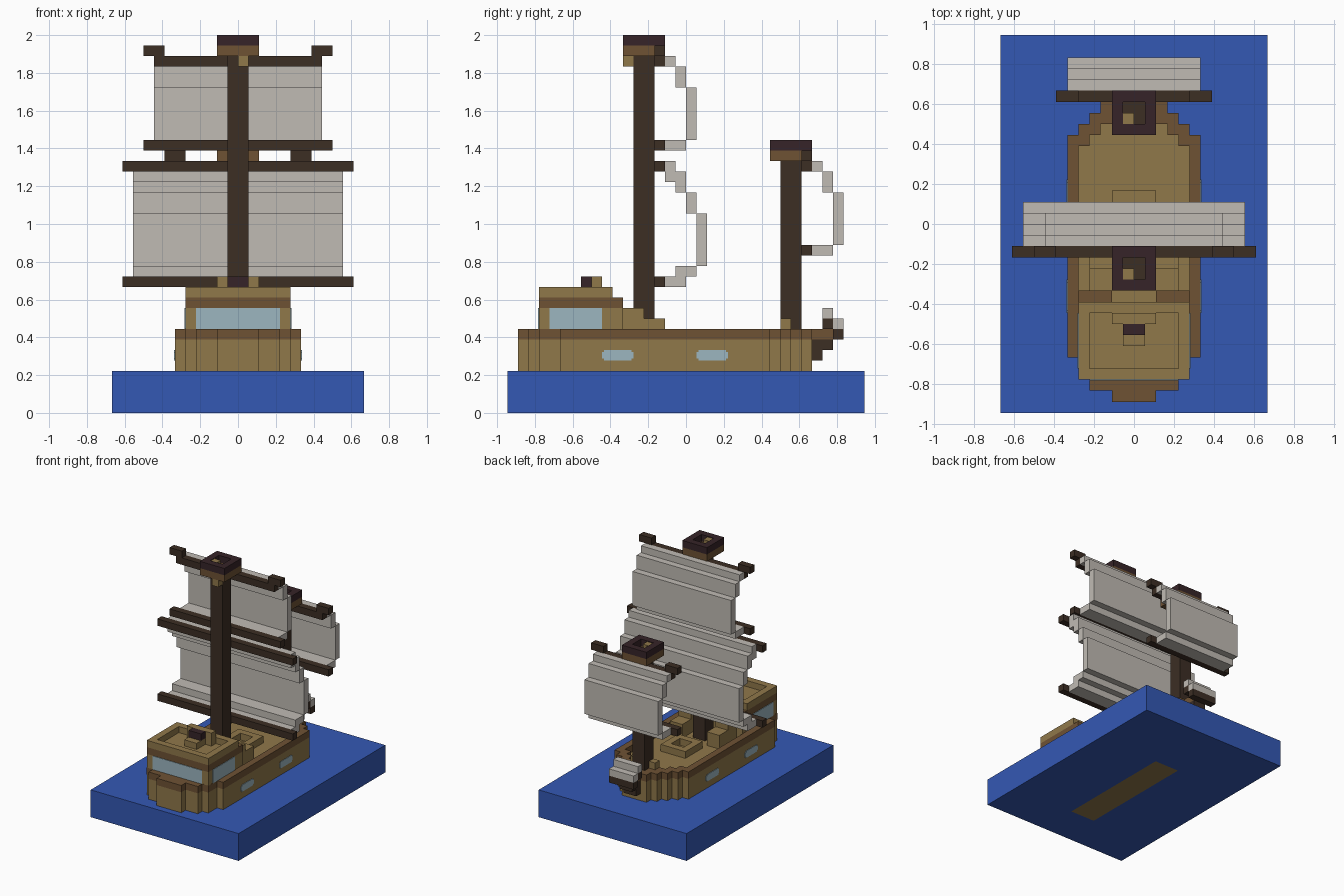
import bpy
import bmesh

U = 1 / 18  # one block

cube = bpy.data.objects.get("Cube")
if cube:
    bpy.data.objects.remove(cube)


def material(name, srgb):
    color = [(c / 255 / 12.92) if c < 11 else ((c / 255 + 0.055) / 1.055) ** 2.4 for c in srgb]
    m = bpy.data.materials.new(name)
    m.use_nodes = True
    m.diffuse_color = (*color, 1)
    m.node_tree.nodes["Principled BSDF"].inputs["Base Color"].default_value = (*color, 1)
    return m


TAN = material("tan_planks", (144, 120, 74))
BROWN = material("brown_trim", (110, 82, 52))
DARK = material("dark_timber", (60, 46, 36))
MAROON = material("maroon_timber", (54, 36, 40))
CLOTH = material("sail_cloth", (192, 187, 180))
BLUE = material("sea_blue", (52, 88, 180))
GLASS = material("pale_glass", (156, 182, 192))


def blocks(name, mat, boxes):
    """One object from boxes (x0, x1, y0, y1, z0, z1) in block units."""
    bm = bmesh.new()
    for x0, x1, y0, y1, z0, z1 in boxes:
        made = bmesh.ops.create_cube(bm, size=1)
        for v in made["verts"]:
            v.co.x = (x1 if v.co.x > 0 else x0) * U
            v.co.y = (y1 if v.co.y > 0 else y0) * U
            v.co.z = (z1 if v.co.z > 0 else z0) * U
    mesh = bpy.data.meshes.new(name)
    bm.to_mesh(mesh)
    bm.free()
    mesh.materials.append(mat)
    ob = bpy.data.objects.new(name, mesh)
    bpy.context.collection.objects.link(ob)
    return ob


def both(boxes):
    """Boxes plus their mirror images across x."""
    return boxes + [(-b[1], -b[0], *b[2:]) for b in boxes]


def ring(w, y0, y1, iw, i0, i1, z0, z1):
    """Rectangular frame around an opening of half width iw."""
    return [(-w, w, y0, i0, z0, z1), (-w, w, i1, y1, z0, z1)] + both([(iw, w, i0, i1, z0, z1)])


# Sea block with the keel showing through underneath
blocks("sea", BLUE, ring(12, -17, 17, 2, -11, 7, 0, 4))
blocks("keel", TAN, [(-2, 2, -11, 7, 0, 4)])

# Stepped hull
hull_rows = [(-16, -15, 2), (-15, -14, 4), (-14, -12, 5), (-12, 8, 6),
             (8, 9, 5), (9, 10, 4), (10, 11, 3), (11, 12, 2)]
blocks("hull", TAN, [(-w, w, a, b, 4, 7) for a, b, w in hull_rows])

# Raised rim around the deck
rim_rows = [(-14, -12, 5, 5.01), (-12, 7, 5, 6), (7, 8, 4, 6), (8, 9, 3, 5),
            (9, 10, 2, 4), (10, 11, 0, 3), (11, 12, 0, 2), (12, 14, 0, 1),
            (-16, -15, 0, 2), (-15, -14, 0, 4)]
blocks("rim", BROWN, both([(i, w, a, b, 7, 8) for a, b, i, w in rim_rows]))
blocks("stern_rim", BROWN, [(-5, 5, -14.01, -13.9, 7, 8)])

# Portholes
ports = []
for y in (-8, 1):
    ports += [(6, 6.08, y, y + 3, 5.2, 5.8), (6, 6.08, y + 0.2, y + 2.8, 5, 6)]
blocks("portholes", GLASS, both(ports))

# Stern cabin with roof rail
blocks("cabin", TAN, [(-5, 5, -14, -7, 7, 10)])
blocks("cabin_band", BROWN, [(-5, 5, -14, -7, 10, 11)] + both([(2, 5, -7, -6, 10, 11)]))
blocks("roof_rail", TAN, ring(5, -14, -7, 4, -13, -8, 11, 12))
blocks("roof_floor", TAN, [(-4, 4, -13, -8, 11, 11.1)])
blocks("stairs", TAN, both([(2, 5, -7, -6, 7, 10), (2, 4, -6, -4, 7, 10), (2, 4, -4, -2, 7, 9)]))
blocks("cabin_windows", GLASS,
       both([(5, 5.08, -13, -8, 8, 10)]) + [(-4, 4, -14.08, -14, 8, 10)])

# Helm
blocks("helm_stand", TAN, [(-1, 1, -11, -9, 11, 12), (-2, 2, -9, -8, 11, 13)])
blocks("helm", MAROON, [(-1, 1, -10, -9, 12, 13)])

# Deck hatch
blocks("hatch", TAN, ring(2, -1, 3, 1, 0, 2, 7, 8))


def mast(name, y, top):
    """Mast with a lookout nest, centred on y."""
    blocks(name, DARK, [(-1, 1, y - 1, y + 1, 7, top)])
    blocks(name + "_nest", BROWN, ring(2, y - 2, y + 2, 1, y - 1, y + 1, top, top + 1))
    blocks(name + "_nest_rail", MAROON, ring(2, y - 2, y + 2, 1, y - 1, y + 1, top + 1, top + 2))
    blocks(name + "_tip", TAN, [(-1, 0, y - 1, y, top, top + 1.9)])


mast("main_mast", -4, 34)
mast("fore_mast", 10, 24)
blocks("main_mast_bracket", TAN, [(0, 1, -6, -5, 33, 34)])
blocks("fore_mast_foot", TAN, both([(1, 2, 9, 10, 8, 9)]))


def sail(name, w, y, rows, top_w, low_w, tips):
    """Billowing sail: rows (z0, z1, depth0, depth1) behind two yards."""
    blocks(name, CLOTH, [(-w, w, y + a, y + b, z0, z1) for z0, z1, a, b in rows])
    top, low = rows[0][1], rows[-1][0]
    yards = [(-top_w, top_w, y - 1, y, top - 1, top), (-low_w, low_w, y - 1, y, low, low + 1)]
    if tips:
        yards += both([(top_w - 1, top_w + 1, y - 1, y, top, top + 1)])
    blocks(name + "_yards", DARK, yards)


sail("top_sail", 8, -2,
     [(33, 34, 0, 1), (31, 33, 1, 2), (26, 31, 2, 3), (25, 26, 0, 2)], 8, 9, True)
sail("main_sail", 10, -2,
     [(23, 24, 0, 1), (22, 23, 0, 2), (21, 22, 1, 2), (19, 21, 2, 3),
      (14, 19, 3, 4), (13, 14, 1, 3), (12, 13, 0, 2)], 11, 11, False)
sail("fore_sail", 6, 12,
     [(23, 24, 0, 1), (21, 23, 1, 2), (16, 21, 2, 3), (15, 16, 0, 2)], 6, 7, True)

# Stepped prow and its small sail
blocks("prow", DARK, [(-1, 1, 12, 13, 5, 7), (-1, 1, 13, 14, 6, 7),
                      (-2, 2, 14, 15, 7, 8), (-2, 2, 13, 14, 8, 9)])
blocks("prow_sail", CLOTH, [(-2, 2, 14, 15, 8, 9), (-2, 2, 13, 14, 9, 10)])
